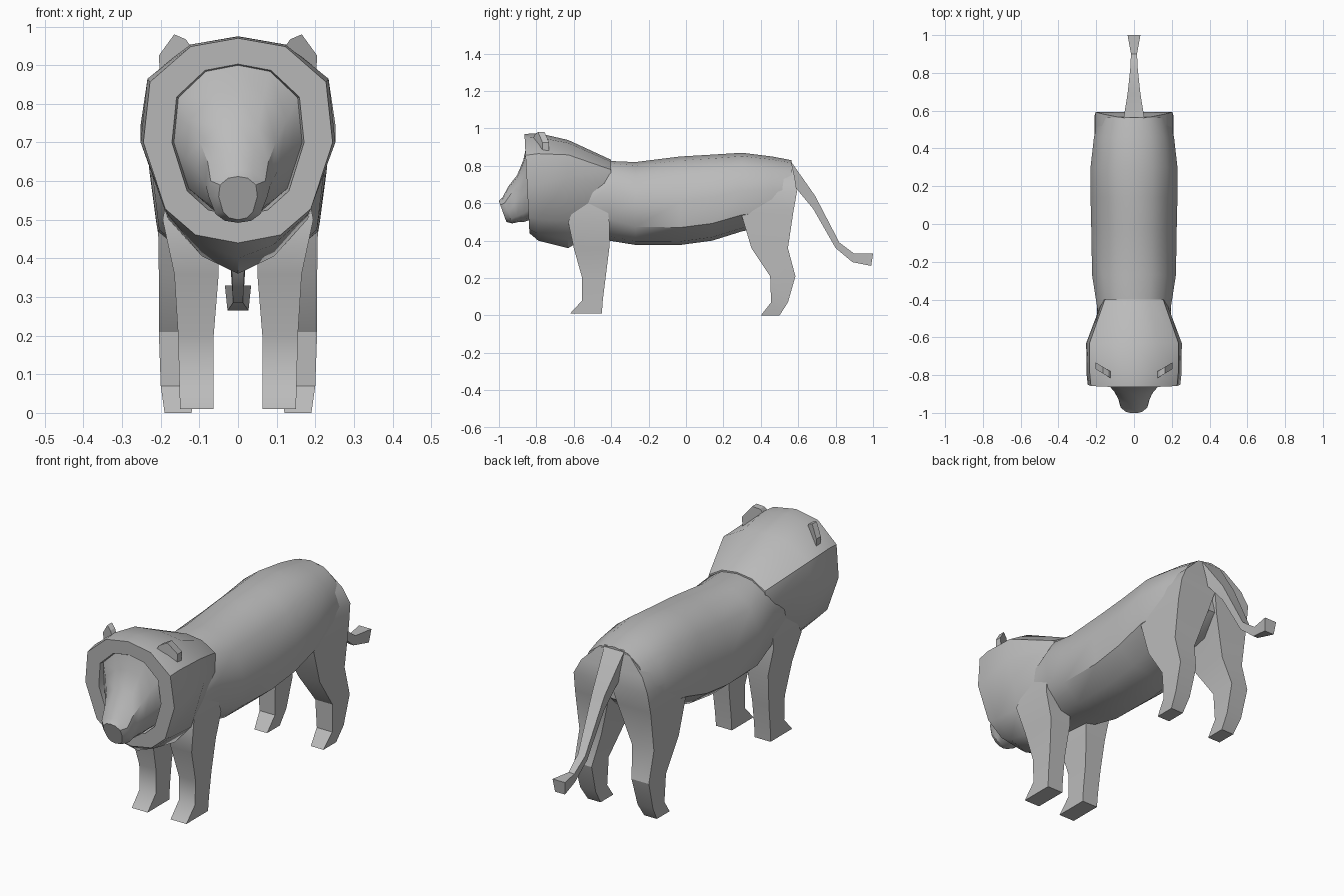
import bpy
import math

if "Cube" in bpy.data.objects:
    bpy.data.objects.remove(bpy.data.objects["Cube"])

grey = bpy.data.materials.new("plain_grey")
grey.use_nodes = True
colour = (.5, .5, .5, 1)
grey.diffuse_color = colour
grey.node_tree.nodes["Principled BSDF"].inputs["Base Color"].default_value = colour


def loft(name, rings, angle=30):
    """Skin a list of equal-sized closed rings and cap both ends."""
    n = len(rings[0])
    verts = [p for ring in rings for p in ring]
    faces = [tuple(range(n)), tuple(reversed(range(len(verts) - n, len(verts))))]
    for r in range(len(rings) - 1):
        for i in range(n):
            j = (i + 1) % n
            a, b = r * n, (r + 1) * n
            faces.append((a + j, a + i, b + i, b + j))
    mesh = bpy.data.meshes.new(name)
    mesh.from_pydata(verts, [], faces)
    mesh.materials.append(grey)
    obj = bpy.data.objects.new(name, mesh)
    bpy.context.collection.objects.link(obj)
    bpy.ops.object.select_all(action='DESELECT')
    obj.select_set(True)
    bpy.context.view_layer.objects.active = obj
    # make every shell face outward
    bpy.ops.object.mode_set(mode='EDIT')
    bpy.ops.mesh.select_all(action='SELECT')
    bpy.ops.mesh.normals_make_consistent(inside=False)
    bpy.ops.object.mode_set(mode='OBJECT')
    bpy.ops.object.shade_smooth_by_angle(angle=math.radians(angle))


def section(shape, y, bottom, middle, top, width, tilt=0):
    """Symmetric ring across the body from a unit half profile."""
    half = []
    for x, h in shape:
        z = middle + h * ((top - middle) if h > 0 else (middle - bottom))
        half.append((x * width, y + tilt * (middle - z), z))
    return half + [(-x, yy, z) for x, yy, z in reversed(half[1:-1])]


def box_ring(z, front, back, inner, outer, side):
    return [(side * inner, front, z), (side * outer, front, z),
            (side * outer, back, z), (side * inner, back, z)]


# Torso
torso_shape = [(0, 1), (.42, .91), (.75, .62), (1, 0), (.92, -.6), (.52, -.92), (0, -1)]
torso = [(-.66, .42, .6, .79, .16), (-.41, .4, .69, .826, .2),
         (-.27, .377, .62, .82, .222), (-.03, .377, .61, .85, .226),
         (.14, .4, .63, .86, .23), (.3, .45, .67, .87, .23),
         (.46, .48, .67, .85, .212), (.565, .57, .67, .83, .185)]
loft("torso", [section(torso_shape, *s) for s in torso], 38)

# Head and mane, from the nose back to the neck
face_shape = [(0, 1), (.5, .92), (.93, .58), (1, 0), (.77, -.66), (.45, -.92), (0, -1)]
mane_shape = [(0, 1), (.5, .92), (.93, .6), (1, 0), (.72, -.62), (.37, -.88), (0, -1)]
face = [(-.982, .5, .56, .612, .05, .36), (-.955, .492, .56, .63, .076, .38),
        (-.92, .5, .59, .69, .084, .3), (-.885, .5, .63, .75, .105, .15),
        (-.853, .51, .66, .83, .135, .1), (-.815, .52, .7, .9, .166, .2),
        (-.85, .51, .7, .903, .171, .05), (-.85, .44, .7, .97, .245, .05)]
mane = [(-.79, .4, .7, .975, .252), (-.63, .36, .74, .938, .253),
        (-.4, .5, .7, .832, .166)]
loft("head_and_mane", [section(face_shape, *s) for s in face]
     + [section(mane_shape, *s) for s in mane], 34)

# Tail: upper edge, lower edge and half width along its length
tail = [(.56, .825, .58, .69, .055), (.69, .64, .68, .57, .034),
        (.82, .39, .8, .36, .02), (.9, .33, .89, .285, .016),
        (1, .33, .99, .265, .034)]
loft("tail", [[(-w, y, z), (w, y, z), (w * .8, v, u), (-w * .8, v, u)]
              for y, z, v, u, w in tail])

# Legs: height, front, back, inner and outer edges
front_leg = [(.01, -.62, -.45, .063, .15), (.08, -.555, -.445, .063, .152),
             (.2, -.555, -.43, .063, .155), (.36, -.6, -.41, .05, .165),
             (.5, -.63, -.41, .05, .195), (.66, -.56, -.43, .08, .165)]
hind_leg = [(0, .4, .5, .12, .19), (.07, .455, .545, .115, .2),
            (.21, .45, .585, .11, .205), (.36, .35, .545, .085, .205),
            (.56, .29, .575, .025, .208), (.66, .32, .593, 0, .203),
            (.73, .4, .583, 0, .168), (.81, .44, .566, 0, .085)]
for side, label in ((1, "left"), (-1, "right")):
    loft(label + "_front_leg", [box_ring(*r, side) for r in front_leg], 50)
    loft(label + "_hind_leg", [box_ring(*r, side) for r in hind_leg])

    # Ear: a thin slanted plate standing on the mane
    outline = [(.11, .93), (.135, .967), (.165, .98), (.205, .925), (.2, .84), (.14, .87)]
    loft(label + "_ear", [[(side * x, -.89 + .6 * x + d, z) for x, z in outline]
                          for d in (0, .035)])
